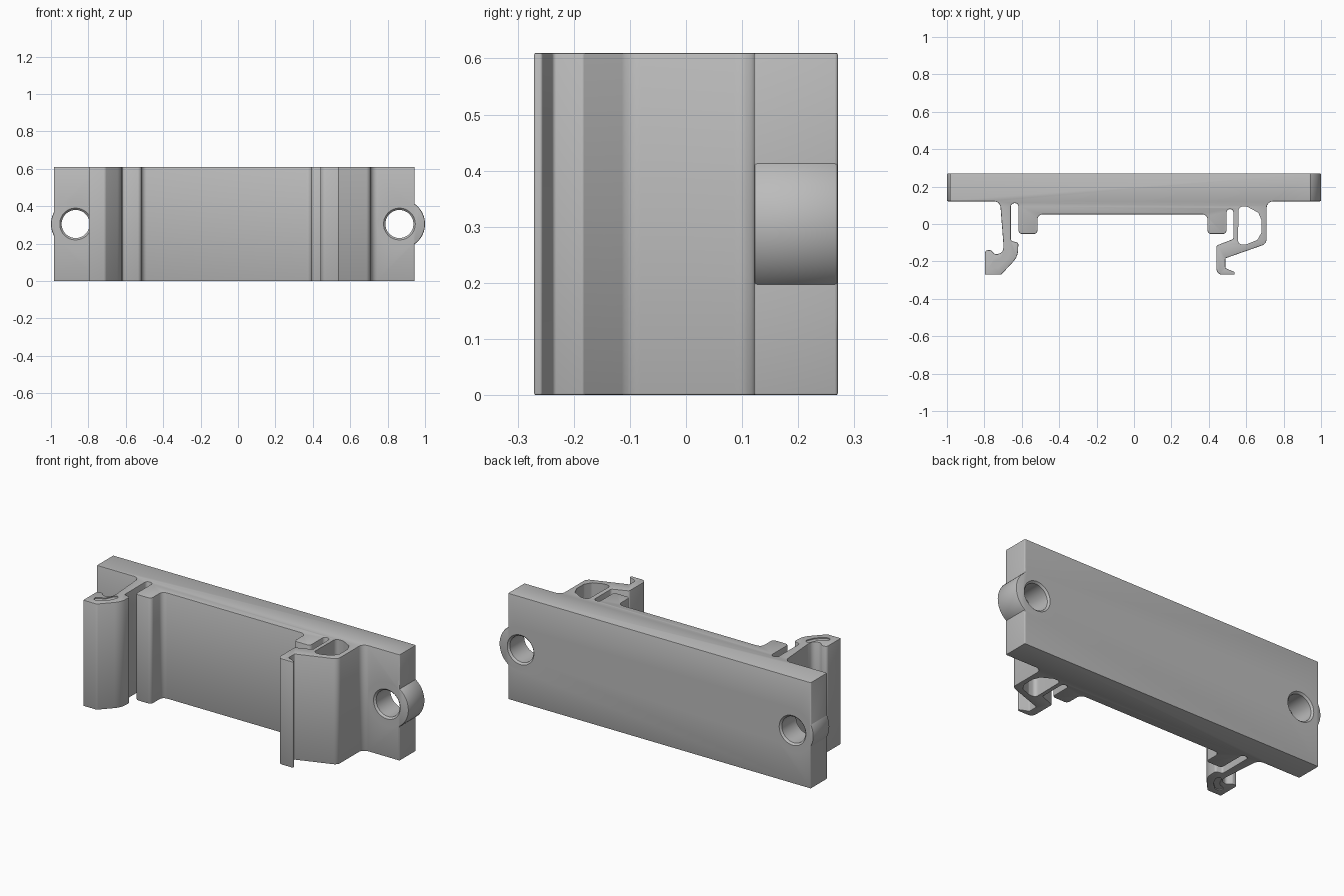
import bpy, bmesh, math
from mathutils import Vector, Matrix

if "Cube" in bpy.data.objects:
    bpy.data.objects.remove(bpy.data.objects["Cube"])

HEIGHT = 0.61
MID = HEIGHT / 2
Y_FRONT, Y_BACK = 0.121, 0.271
BEVEL = 0.004

grey = bpy.data.materials.new("light_grey")
grey.diffuse_color = (0.5, 0.5, 0.5, 1)
grey.use_nodes = True
grey.node_tree.nodes["Principled BSDF"].inputs["Base Color"].default_value = grey.diffuse_color


def fillet(points, steps=6):
    """Round each corner (x, y, radius) of a closed outline with an exact arc."""
    out = []
    for i, (x, y, r) in enumerate(points):
        p = Vector((x, y))
        a = Vector(points[i - 1][:2]) - p
        b = Vector(points[(i + 1) % len(points)][:2]) - p
        half = a.angle(b) / 2
        d = min(r / math.tan(half), 0.48 * a.length, 0.48 * b.length)
        start, end = p + a.normalized() * d, p + b.normalized() * d
        w = math.sin(half)
        for k in range(steps + 1):
            t = k / steps
            c0, c1, c2 = (1 - t) ** 2, 2 * t * (1 - t) * w, t * t
            out.append((start * c0 + p * c1 + end * c2) / (c0 + c1 + c2))
    return out


def finish(bm, name):
    bmesh.ops.recalc_face_normals(bm, faces=bm.faces)
    mesh = bpy.data.meshes.new(name)
    bm.to_mesh(mesh)
    bm.free()
    mesh.materials.append(grey)
    obj = bpy.data.objects.new(name, mesh)
    bpy.context.collection.objects.link(obj)
    return obj


def prism(name, outline, z0, z1, bevel=0):
    """Extrude an outline upwards, optionally rounding both end rims."""
    bm = bmesh.new()
    face = bm.faces.new([bm.verts.new((x, y, z0)) for x, y in outline])
    ext = bmesh.ops.extrude_face_region(bm, geom=[face], use_keep_orig=True)
    top = [v for v in ext["geom"] if isinstance(v, bmesh.types.BMVert)]
    bmesh.ops.translate(bm, verts=top, vec=(0, 0, z1 - z0))
    bmesh.ops.recalc_face_normals(bm, faces=bm.faces)
    if bevel:
        rims = [e for e in bm.edges if abs(e.verts[0].co.z - e.verts[1].co.z) < 1e-6]
        bmesh.ops.bevel(bm, geom=rims, offset=bevel, segments=2, profile=0.5,
                        affect='EDGES', clamp_overlap=False)
    return finish(bm, name)


def lathe(name, x, profile, sides=64):
    """Solid of revolution about the y direction from (radius, y) pairs."""
    bm = bmesh.new()
    rings = []
    for r, y in profile:
        rings.append([bm.verts.new((x + r * math.cos(2 * math.pi * i / sides), y,
                                    MID + r * math.sin(2 * math.pi * i / sides)))
                      for i in range(sides)])
    for a, b in zip(rings, rings[1:]):
        for i in range(sides):
            j = (i + 1) % sides
            bm.faces.new((a[i], a[j], b[j], b[i]))
    bm.faces.new(rings[0])
    bm.faces.new(rings[-1])
    return finish(bm, name)


def combine(target, tool, operation):
    mod = target.modifiers.new(operation.lower(), 'BOOLEAN')
    mod.operation, mod.object, mod.solver = operation, tool, 'EXACT'
    bpy.context.view_layer.objects.active = target
    bpy.ops.object.modifier_apply(modifier=mod.name)
    bpy.data.objects.remove(tool)


# Plate, ribs and both clips as one rounded profile
profile = [
    (-.984, Y_BACK, .006), (.944, Y_BACK, .006), (.944, Y_FRONT, .006),
    # right clip with its small lip
    (.709, Y_FRONT, .035), (.709, -.106, .035), (.489, -.183, .005),
    (.489, -.236, .008), (.538, -.257, .005), (.538, -.271, .005),
    (.441, -.271, .03), (.441, -.115, .012), (.532, -.08, .015),
    # slot and right rib
    (.532, .079, .018), (.495, .079, .018), (.495, -.053, .02),
    (.393, -.053, .02), (.393, .052, .028),
    # left rib and slot
    (-.516, .052, .028), (-.516, -.053, .02), (-.618, -.053, .02),
    (-.618, .111, .017), (-.658, .111, .017),
    # left hook
    (-.658, -.09, .012), (-.618, -.1, .012), (-.621, -.175, .1),
    (-.71, -.271, .02), (-.797, -.271, .006), (-.797, -.14, .02),
    (-.765, -.14, .015), (-.74, -.165, .02), (-.70, -.15, .03),
    (-.698, -.11, .01), (-.716, Y_FRONT, .035), (-.984, Y_FRONT, .006),
]
bracket = prism("rail_bracket", fillet(profile), 0, HEIGHT, BEVEL)

# Through opening in the right clip
opening = [(.559, .093, .03), (.605, .093, .02), (.665, .06, .02), (.682, .02, .02),
           (.682, -.045, .02), (.66, -.085, .02), (.60, -.109, .02), (.556, -.109, .03)]
combine(bracket, prism("opening_cutter", fillet(opening), -.1, HEIGHT + .1), 'DIFFERENCE')

# Shallow recess on both ends of the left hook
recess = [(-.762, -.205, .008), (-.758, -.234, .01), (-.728, -.234, .01),
          (-.685, -.195, .02), (-.664, -.15, .01), (-.67, -.125, .01),
          (-.695, -.14, .02), (-.715, -.185, .02)]
for z in (0, HEIGHT):
    combine(bracket, prism("recess_cutter", fillet(recess), z - .006, z + .006), 'DIFFERENCE')

# Round ears, then screw holes with chamfered rims
for x in (-.868, .868):
    ear = lathe("ear", x, [(.126, Y_FRONT), (.13, Y_FRONT + .002), (.132, Y_FRONT + .006),
                           (.132, Y_BACK - .006), (.13, Y_BACK - .002), (.126, Y_BACK)])
    combine(bracket, ear, 'UNION')
for x in (-.868, .863):
    hole = lathe("hole_cutter", x, [(.095, Y_FRONT - .01), (.075, Y_FRONT + .01),
                                    (.075, Y_BACK - .01), (.095, Y_BACK + .01)])
    combine(bracket, hole, 'DIFFERENCE')

bpy.context.view_layer.objects.active = bracket
bracket.select_set(True)
bpy.ops.object.shade_smooth_by_angle(angle=math.radians(35))
